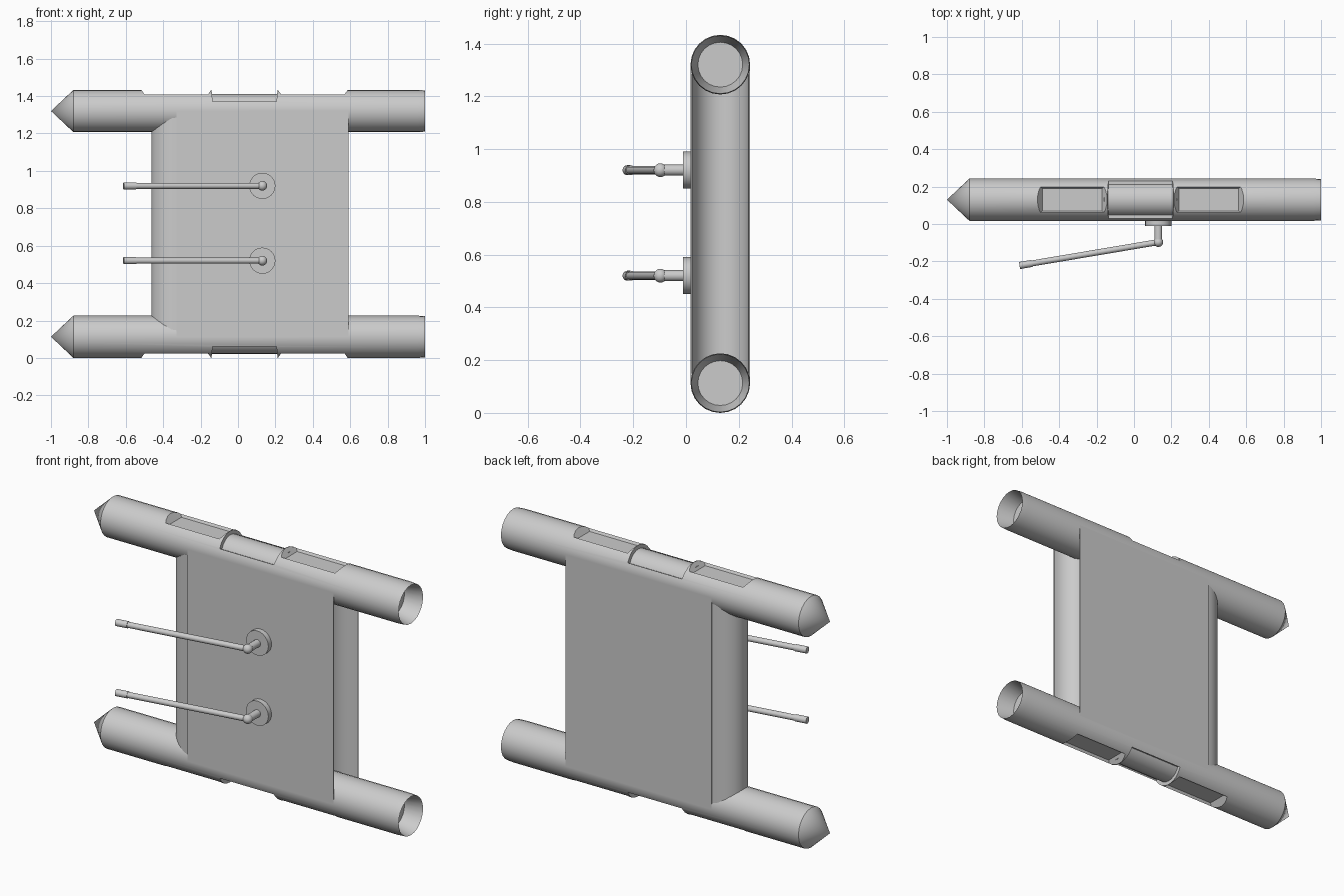
import bpy, bmesh, math
from mathutils import Vector

if "Cube" in bpy.data.objects:
    bpy.data.objects.remove(bpy.data.objects["Cube"])

grey = bpy.data.materials.new("plain_grey")
grey.use_nodes = True
grey.diffuse_color = (0.6, 0.6, 0.6, 1)
grey.node_tree.nodes["Principled BSDF"].inputs["Base Color"].default_value = (0.6, 0.6, 0.6, 1)

R = 0.113             # tube radius, also half the body thickness
YC = 0.13             # depth of the tube axes
TOP, LOW = 1.32, R    # heights of the tube axes


def finish(name, bm):
    bmesh.ops.recalc_face_normals(bm, faces=bm.faces)
    mesh = bpy.data.meshes.new(name)
    bm.to_mesh(mesh)
    bm.free()
    mesh.materials.append(grey)
    obj = bpy.data.objects.new(name, mesh)
    bpy.context.collection.objects.link(obj)
    return obj


def lathe(name, start, direction, profile, sides=24):
    """Revolve (distance, radius) points about an axis."""
    bm = bmesh.new()
    turn = Vector(direction).to_track_quat('Z', 'Y')
    rings = []
    for dist, rad in profile:
        count = sides if rad > 0 else 1
        rings.append([bm.verts.new(Vector(start) + turn @ Vector((
            rad * math.cos(math.tau * i / sides), rad * math.sin(math.tau * i / sides), dist)))
            for i in range(count)])
    for a, b in zip(rings, rings[1:]):
        for i in range(sides):
            j = (i + 1) % sides
            quad = [a[i % len(a)], a[j % len(a)], b[j % len(b)], b[i % len(b)]]
            bm.faces.new(list(dict.fromkeys(quad)))
    return finish(name, bm)


def rod(name, start, end, radius, sides=16):
    d = Vector(end) - Vector(start)
    return lathe(name, start, d, [(0, 0), (0, radius), (d.length, radius), (d.length, 0)], sides)


def tapered_cutter(x0, x1, half, low, high, grow_x, grow_y, axis_z, side):
    """Block that widens away from the tube axis."""
    bm = bmesh.new()
    loops = []
    for h, gx, gy in ((low, 0, 0), (high, grow_x, grow_y)):
        z = axis_z + side * h
        loops.append([bm.verts.new((x, YC + y, z)) for x, y in (
            (x0 - gx, -half - gy), (x1 + gx, -half - gy), (x1 + gx, half + gy), (x0 - gx, half + gy))])
    bm.faces.new(loops[0])
    bm.faces.new(loops[1])
    for i in range(4):
        j = (i + 1) % 4
        bm.faces.new((loops[0][i], loops[0][j], loops[1][j], loops[1][i]))
    return finish("cutter", bm)


def cut(obj, cutter):
    mod = obj.modifiers.new("cut", 'BOOLEAN')
    mod.operation, mod.solver, mod.object = 'DIFFERENCE', 'EXACT', cutter
    bpy.context.view_layer.objects.active = obj
    bpy.ops.object.modifier_apply(modifier=mod.name)
    bpy.data.objects.remove(cutter)


# Pointed tubes with a recessed tail, slots and a sunken middle band
parts = []
for label, z, side in (("upper", TOP, 1), ("lower", LOW, -1)):
    tube = lathe(label + "_tube", (-1, YC, z), (1, 0, 0), [
        (0, 0), (0.12, R), (1.96, R), (2, R - 0.003), (1.9, 0.085), (1.9, 0)])
    for x0, x1 in ((-0.49, -0.17), (0.24, 0.56)):
        cut(tube, tapered_cutter(x0, x1, 0.06, 0.075, 0.125, 0.035, 0.03, z, side))
    cut(tube, tapered_cutter(-0.135, 0.205, 0.1, 0.042, 0.13, 0.008, 0, z, side))
    band = rod(label + "_sunken_band", (-0.16, YC, z), (0.23, YC, z), 0.092, 24)
    parts += [tube, band]

# Body panel: rounded leading edge, matching hollow trailing edge
arc = [math.pi * (i / 16 + 0.5) for i in range(17)]
outline = [(-0.33 + 0.133 * math.cos(a), YC + 0.107 * math.sin(a)) for a in arc]
outline += [(-0.33, YC - R), (0.59, YC - R)]
outline += [(0.59 + 0.12 * math.cos(a), YC + 0.107 * math.sin(a)) for a in reversed(arc)]
outline += [(0.59, YC + R), (-0.33, YC + R)]
bm = bmesh.new()
base = bm.faces.new([bm.verts.new((x, y, LOW)) for x, y in outline])
top = bmesh.ops.extrude_face_region(bm, geom=[base])
bmesh.ops.translate(bm, vec=(0, 0, TOP - LOW),
                    verts=[v for v in top["geom"] if isinstance(v, bmesh.types.BMVert)])
parts.append(finish("body_panel", bm))

# Swept-back arms on round mounts
for label, z in (("upper", 0.92), ("lower", 0.52)):
    joint = Vector((0.13, -0.097, z))
    tip = Vector((-0.612, -0.222, z))
    parts.append(rod(label + "_mount", (0.13, 0.03, z), (0.13, -0.012, z), 0.07, 24))
    parts.append(rod(label + "_stem", (0.13, 0, z), joint, 0.021))
    parts.append(rod(label + "_arm", joint, tip, 0.016))
    parts.append(rod(label + "_arm_tip", joint.lerp(tip, 0.91), tip, 0.019))
    bm = bmesh.new()
    bmesh.ops.create_uvsphere(bm, u_segments=16, v_segments=10, radius=0.026)
    bmesh.ops.translate(bm, verts=bm.verts, vec=joint)
    parts.append(finish(label + "_joint", bm))

# Smooth shading with sharp edges kept
bpy.ops.object.select_all(action='DESELECT')
for obj in parts:
    obj.select_set(True)
bpy.context.view_layer.objects.active = parts[0]
bpy.ops.object.shade_smooth_by_angle(angle=math.radians(30))
